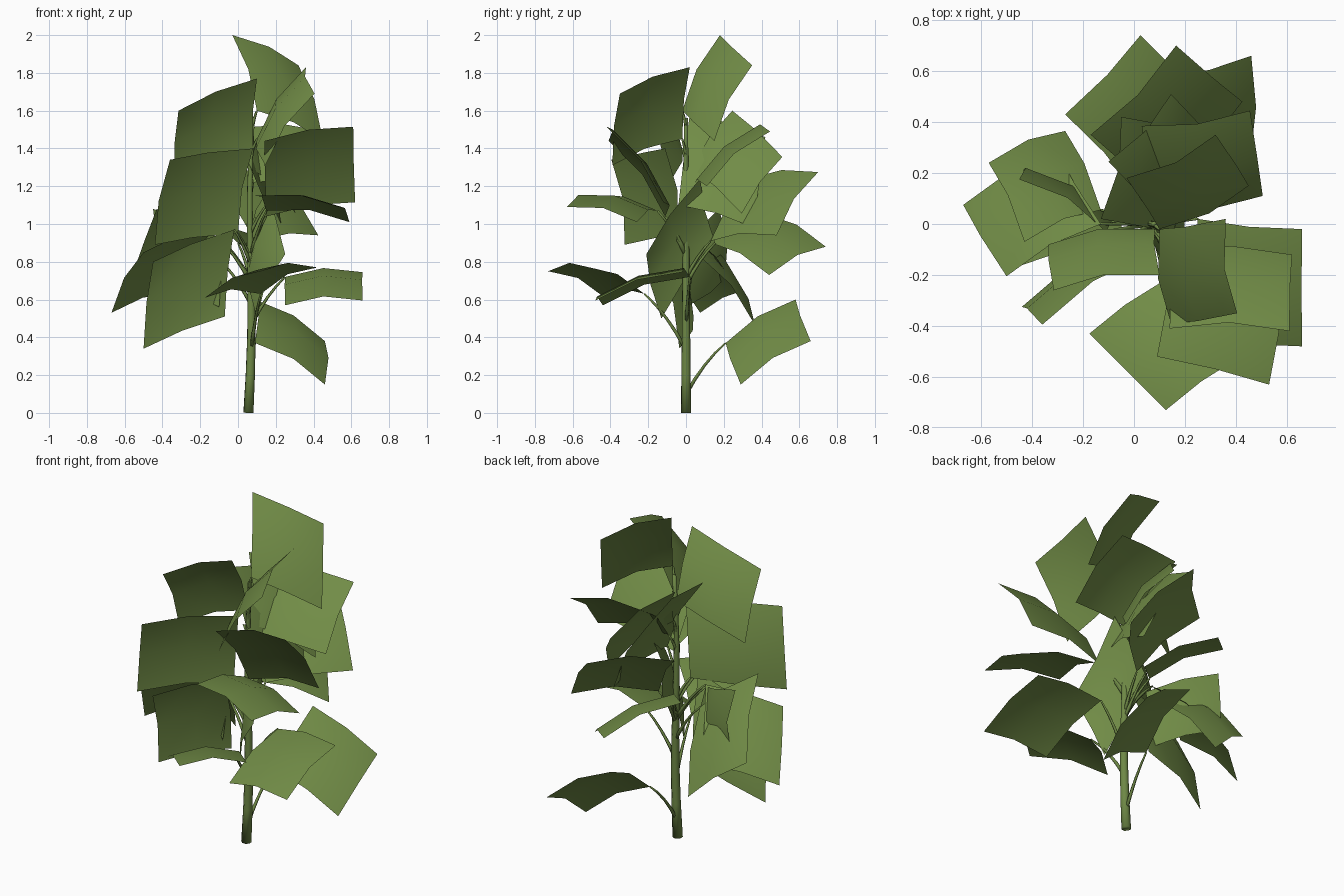
import bpy, math
from mathutils import Vector as V

if "Cube" in bpy.data.objects:
    bpy.data.objects.remove(bpy.data.objects["Cube"])


def material(name, color):
    m = bpy.data.materials.new(name)
    m.diffuse_color = (*color, 1)
    m.use_nodes = True
    m.node_tree.nodes["Principled BSDF"].inputs["Base Color"].default_value = m.diffuse_color
    return m


GREEN = material("leaf green", (0.165, 0.262, 0.062))
STEM = material("stem green", (0.155, 0.245, 0.06))


def add(name, verts, faces, mat):
    me = bpy.data.meshes.new(name)
    me.from_pydata(verts, [], faces)
    me.materials.append(mat)
    me.polygons.foreach_set("use_smooth", [True] * len(me.polygons))
    ob = bpy.data.objects.new(name, me)
    bpy.context.collection.objects.link(ob)
    return ob


def tube(name, points, radii, sides):
    """Tapered tube through a list of points."""
    verts, faces = [], []
    for i, p in enumerate(points):
        d = (points[min(i + 1, len(points) - 1)] - points[max(i - 1, 0)]).normalized()
        u = d.cross(V((0.31, 0.95, 0))).normalized()
        w = d.cross(u)
        for k in range(sides):
            a = 2 * math.pi * k / sides
            verts.append(p + radii[i] * (u * math.cos(a) + w * math.sin(a)))
    for i in range(len(points) - 1):
        for k in range(sides):
            n = (k + 1) % sides
            faces.append((i * sides + k, i * sides + n, (i + 1) * sides + n, (i + 1) * sides + k))
    faces.append(tuple(range(sides))[::-1])
    faces.append(tuple(range(len(verts) - sides, len(verts))))
    add(name, verts, faces, STEM)


def stem_at(z):
    return V((0.055 + 0.015 * z + 0.01 * math.sin(z * 4), 0, z))


# Main stem
heights = [0, 0.2, 0.4, 0.6, 0.8, 1.0, 1.2, 1.4, 1.56]
tube("stem", [stem_at(z) for z in heights], [0.028 - 0.011 * z for z in heights], 8)

count = 0


def leaf(root, a, b):
    """Square leaf hanging from one corner, bent both ways, with its stalk."""
    global count
    count += 1
    root, a, b = V(root), V(a), V(b)
    ea, eb = a - root, b - root
    n = ea.cross(eb).normalized()
    if n.z < 0:
        ea, eb, n = eb, ea, -n
    verts = []
    for i in range(3):
        for j in range(3):
            bulge = 0.036 * ((i == 1) + (j == 1))
            verts.append(root + ea * (i / 2) + eb * (j / 2) + n * bulge)
    faces = [(i * 3 + j, i * 3 + j + 3, i * 3 + j + 4, i * 3 + j + 1)
             for i in range(2) for j in range(2)]
    add(f"leaf_{count:02d}", verts, faces, GREEN)

    # Curved stalk from the stem to the leaf corner
    s = stem_at(root.z)
    reach = (V((root.x, root.y, 0)) - V((s.x, s.y, 0))).length
    start = stem_at(max(0.1, root.z - 1.1 * reach - 0.05))
    ctrl = start.lerp(root, 0.45) + V((0, 0, 0.25 * reach))
    pts = []
    for k in range(5):
        t = k / 4
        pts.append(start * (1 - t) ** 2 + ctrl * 2 * t * (1 - t) + root * t * t)
    tube(f"stalk_{count:02d}", pts, [0.011, 0.010, 0.008, 0.007, 0.005], 5)


# Low leaves
leaf((.09, .21, .37), (.09, .58, .60), (.46, .29, .15))
leaf((.12, -.22, .63), (-.175, -.43, .61), (.42, -.52, .77))
leaf((.25, .02, .72), (.66, -.02, .745), (.25, -.44, .57))
# Middle leaves, left side
leaf((-.02, -.09, .97), (-.07, .04, .51), (-.45, -.165, .80))
leaf((-.13, .055, .845), (-.27, .365, .465), (-.43, -.07, 1.08))
leaf((-.13, 0, .96), (-.30, .28, .64), (-.50, -.205, .85))
leaf((-.11, -.03, .93), (-.45, .175, 1.08), (-.10, 0, .56))
leaf((0, -.04, .95), (.08, -.11, 1.40), (-.44, -.325, .89))
# Middle leaves, back
leaf((0, .13, .90), (-.27, .43, 1.05), (.295, .44, .73))
leaf((.09, .13, .91), (-.17, .35, 1.245), (.425, .48, .94))
leaf((.15, -.04, 1.10), (-.13, .02, 1.58), (.23, .36, .98))
# Middle leaf close to the stem
leaf((.05, .155, .90), (.20, .075, 1.24), (.10, -.13, .50))
# Middle leaves, front right
leaf((.15, -.11, 1.04), (.14, -.41, 1.44), (.62, -.12, 1.115))
leaf((.15, -.15, 1.07), (.09, -.52, 1.15), (.59, -.26, 1.01))
# Upper leaves
leaf((.08, .05, 1.22), (.03, .385, 1.51), (.505, .11, 1.20))
leaf((.06, .03, 1.30), (-.10, .245, 1.60), (.305, .295, 1.055))
leaf((.08, -.02, 1.40), (.10, -.20, 1.77), (-.335, -.08, 1.23))
leaf((.10, -.02, 1.45), (.36, .02, 1.83), (.145, -.39, 1.31))
leaf((.10, -.02, 1.60), (-.03, .18, 2.0), (.45, .15, 1.44))
